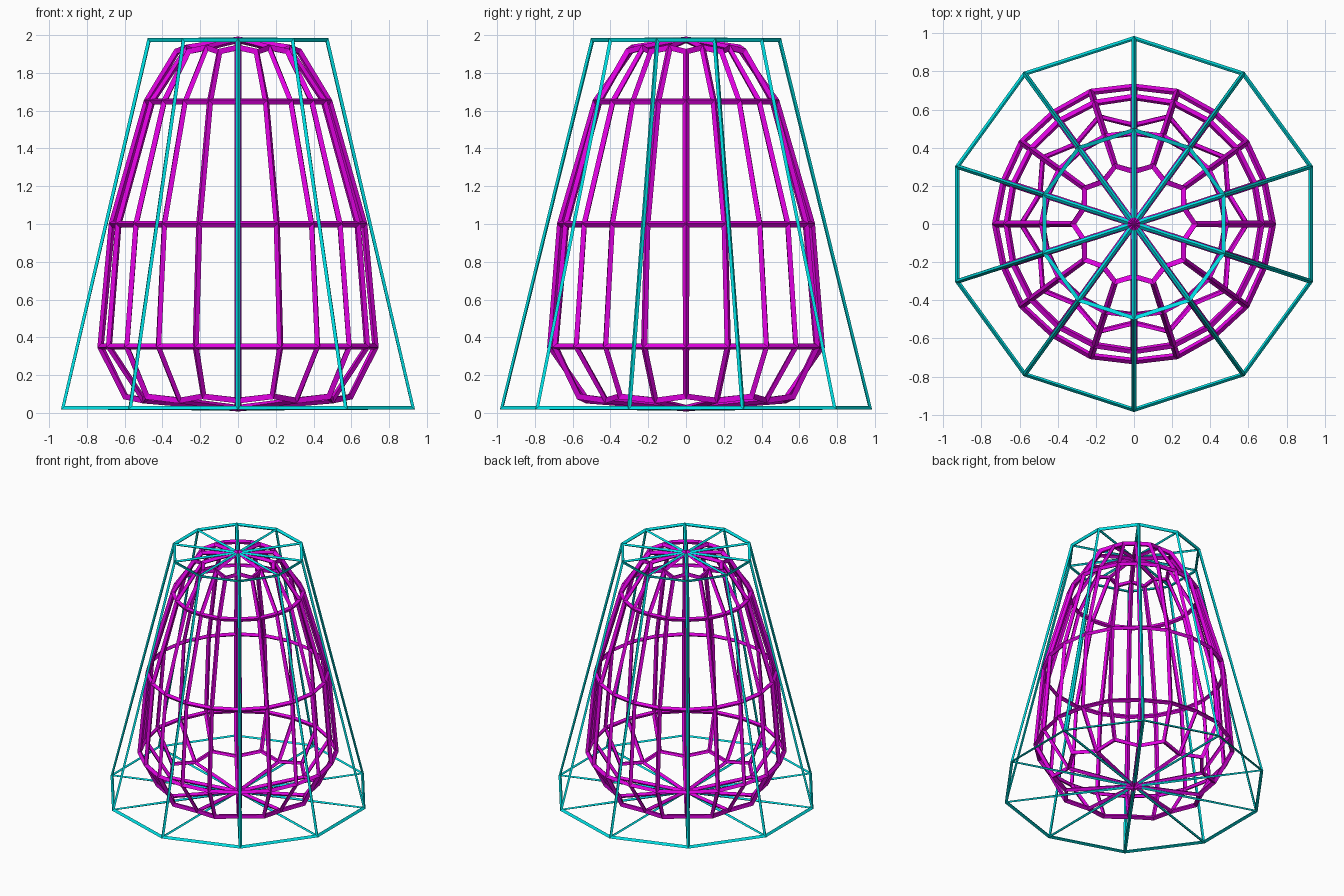
import bpy
import bmesh
from math import pi
from mathutils import Matrix

cube = bpy.data.objects.get("Cube")
if cube:
    bpy.data.objects.remove(cube)


def material(name, color):
    mat = bpy.data.materials.new(name)
    mat.use_nodes = True
    mat.diffuse_color = color
    mat.node_tree.nodes["Principled BSDF"].inputs["Base Color"].default_value = color
    return mat


def wire_cage(name, mat, thickness, smooth_levels):
    """Ten-sided tapered drum with fan caps, turned into a wire frame."""
    bm = bmesh.new()
    bmesh.ops.create_cone(bm, cap_ends=True, cap_tris=True, segments=10,
                          radius1=0.975, radius2=0.495, depth=1.95,
                          matrix=Matrix.Translation((0, 0, 1)))
    # Put one corner on the front centre line
    corner = max(bm.verts, key=lambda v: v.co.y)
    turn = pi / 2 - (corner.co.xy.angle_signed((1, 0)) if corner.co.xy.length else 0)
    bmesh.ops.rotate(bm, verts=bm.verts, cent=(0, 0, 0),
                     matrix=Matrix.Rotation(turn, 3, "Z"))
    mesh = bpy.data.meshes.new(name)
    bm.to_mesh(mesh)
    bm.free()
    mesh.materials.append(mat)
    obj = bpy.data.objects.new(name, mesh)
    bpy.context.collection.objects.link(obj)
    if smooth_levels:
        sub = obj.modifiers.new("Rounding", "SUBSURF")
        sub.levels = sub.render_levels = smooth_levels
    wire = obj.modifiers.new("Wire", "WIREFRAME")
    wire.thickness = thickness
    wire.use_even_offset = True
    return obj


# Straight outer cage and rounded inner cage
wire_cage("outer_cage", material("cyan", (0.0, 0.75, 0.78, 1)), 0.025, 0)
wire_cage("inner_cage", material("magenta", (0.75, 0.0, 0.75, 1)), 0.035, 1)
